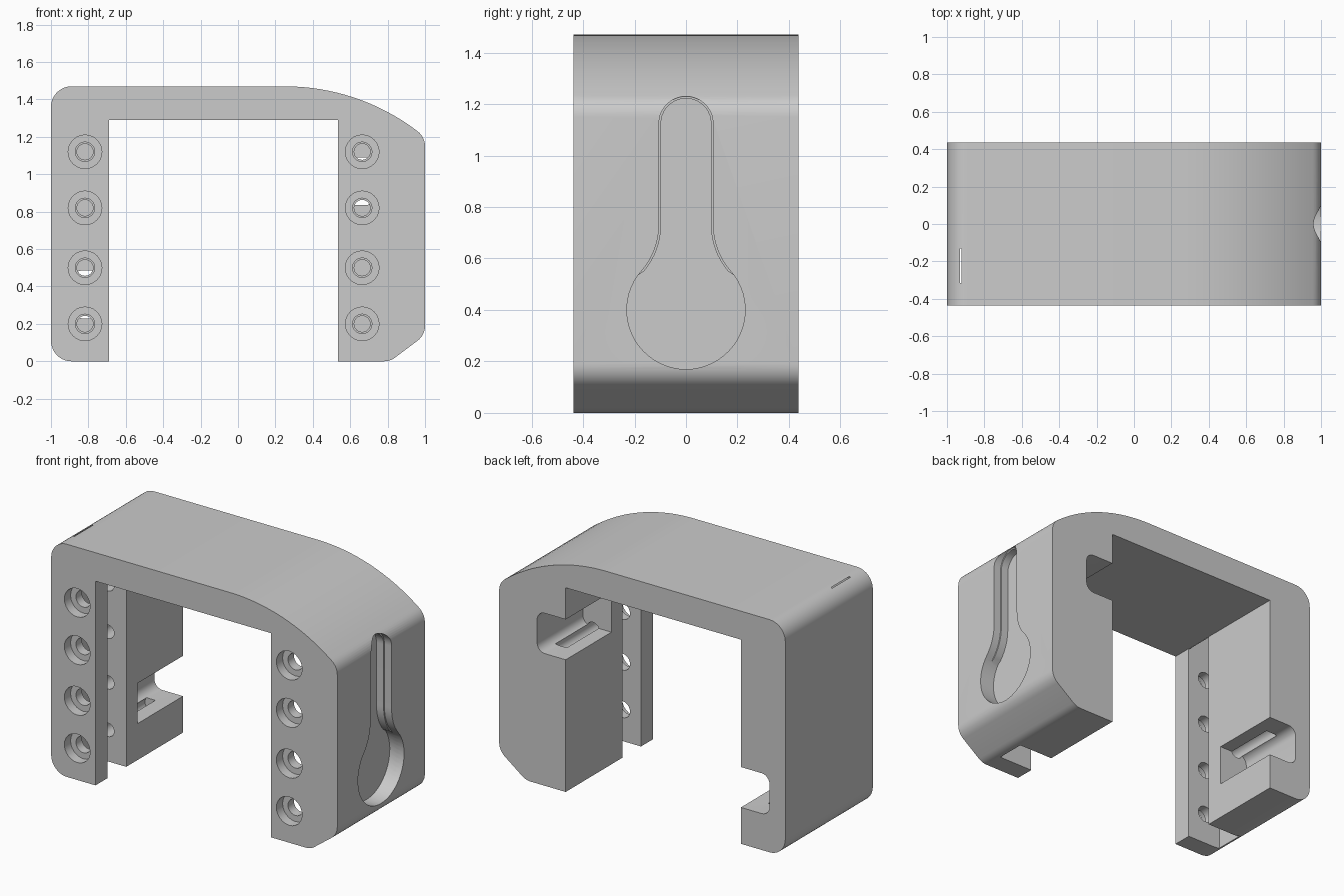
import bpy, bmesh, math
from mathutils import Vector

cube = bpy.data.objects.get("Cube")
if cube:
    bpy.data.objects.remove(cube, do_unlink=True)

DEPTH = 0.437
grey = bpy.data.materials.new("plain grey")
grey.use_nodes = True
colour = (0.6, 0.6, 0.6, 1)
grey.diffuse_color = colour
grey.node_tree.nodes["Principled BSDF"].inputs["Base Color"].default_value = colour


def arc(cx, cz, r, start, end, steps):
    angles = [math.radians(start + (end - start) * i / steps) for i in range(steps + 1)]
    return [(cx + r * math.cos(a), cz + r * math.sin(a)) for a in angles]


def prism(name, points, axis, low, high):
    """Extrude a closed 2D profile along x or y."""
    bm = bmesh.new()
    place = (lambda p: (low, p[0], p[1])) if axis == "x" else (lambda p: (p[0], low, p[1]))
    face = bm.faces.new([bm.verts.new(place(p)) for p in points])
    grown = bmesh.ops.extrude_face_region(bm, geom=[face])
    shift = Vector((high - low, 0, 0)) if axis == "x" else Vector((0, high - low, 0))
    bmesh.ops.translate(bm, vec=shift,
                        verts=[g for g in grown["geom"] if isinstance(g, bmesh.types.BMVert)])
    bmesh.ops.recalc_face_normals(bm, faces=bm.faces)
    mesh = bpy.data.meshes.new(name)
    bm.to_mesh(mesh)
    bm.free()
    mesh.materials.append(grey)
    obj = bpy.data.objects.new(name, mesh)
    bpy.context.collection.objects.link(obj)
    return obj


def cut(points, axis, low, high):
    """Subtract a prism from the bracket."""
    cutter = prism("cutter", points, axis, low, high)
    cutter.hide_render = True
    mod = bracket.modifiers.new("cut", "BOOLEAN")
    mod.operation = "DIFFERENCE"
    mod.solver = "EXACT"
    mod.object = cutter
    bpy.context.view_layer.objects.active = bracket
    bpy.ops.object.modifier_apply(modifier=mod.name)
    bpy.data.objects.remove(cutter, do_unlink=True)


def box(x0, x1, z0, z1):
    return [(x0, z0), (x1, z0), (x1, z1), (x0, z1)]


# Arch-shaped body with rounded and sloped outer corners
left_inner, right_inner, underside, top = 0.535, -0.69, 1.29, 1.47
outline = [(right_inner, 0), (right_inner, underside), (left_inner, underside), (left_inner, 0)]
outline += arc(0.78, 0.1, 0.1, -90, -53, 5)
outline += arc(0.9, 0.19, 0.1, -53, 0, 7)
outline += arc(0.9, 1.15, 0.1, 0, 53, 7)
outline += arc(0.25, top - 1.17, 1.17, 53, 90, 16)
outline += arc(-0.89, top - 0.11, 0.11, 90, 180, 10)
outline += arc(-0.89, 0.11, 0.11, 180, 270, 10)
bracket = prism("bracket_body", outline, "y", -DEPTH, DEPTH)

# Plate slots behind the front flanges
SLOT = (-0.315, -0.13)
cut(box(-0.93, -0.6, -0.1, underside - 0.001), "y", *SLOT)
cut(box(-0.93, right_inner - 0.005, 1.2, 1.465), "y", *SLOT)
cut(box(0.45, 0.775, -0.1, underside - 0.001), "y", *SLOT)

# Rear notches with rounded outer corners, open to the back and the inside
for side, inner, z0 in ((-1, right_inner, 0.23), (1, left_inner, 0.835)):
    z1, r = z0 + 0.255, 0.055
    deep = 0.2 - r
    profile = [(-0.1, z0)] + arc(deep, z0 + r, r, -90, 0, 6)
    profile += arc(deep, z1 - r, r, 0, 90, 6) + [(-0.1, z1)]
    cut([(inner + side * u, z) for u, z in profile], "y", -0.02, 0.6)

# Screw holes: counterbore, clearance hole and long pilot hole
for x in (-0.818, 0.664):
    for z in (0.2, 0.5, 0.82, 1.12):
        for radius, start, end in ((0.09, -0.6, -0.375), (0.052, -0.4, -0.25), (0.043, -0.2, 0.3)):
            cut(arc(x, z, radius, 0, 345, 23), "y", start, end)


# Keyhole recess in the left side, its stem slightly stepped
def keyhole(inset):
    half = arc(0.373, 0.73, 0.268 + inset, 220.8, 180, 8)
    stem = arc(0, 1.125, 0.105 - inset, 0, 180, 20)
    mirrored = [(-y, z) for y, z in reversed(half)]
    bulb = arc(0, 0.4, 0.23, 137.6, 402.4, 40)
    return half + stem + mirrored + bulb[1:-1]


cut(keyhole(0), "x", 0.95, 1.2)
cut(keyhole(0.008), "x", 0.9, 1.2)

# Smooth the curves, keep the edges sharp
bpy.ops.object.select_all(action="DESELECT")
bracket.select_set(True)
bpy.context.view_layer.objects.active = bracket
bpy.ops.object.shade_smooth_by_angle(angle=math.radians(30))
